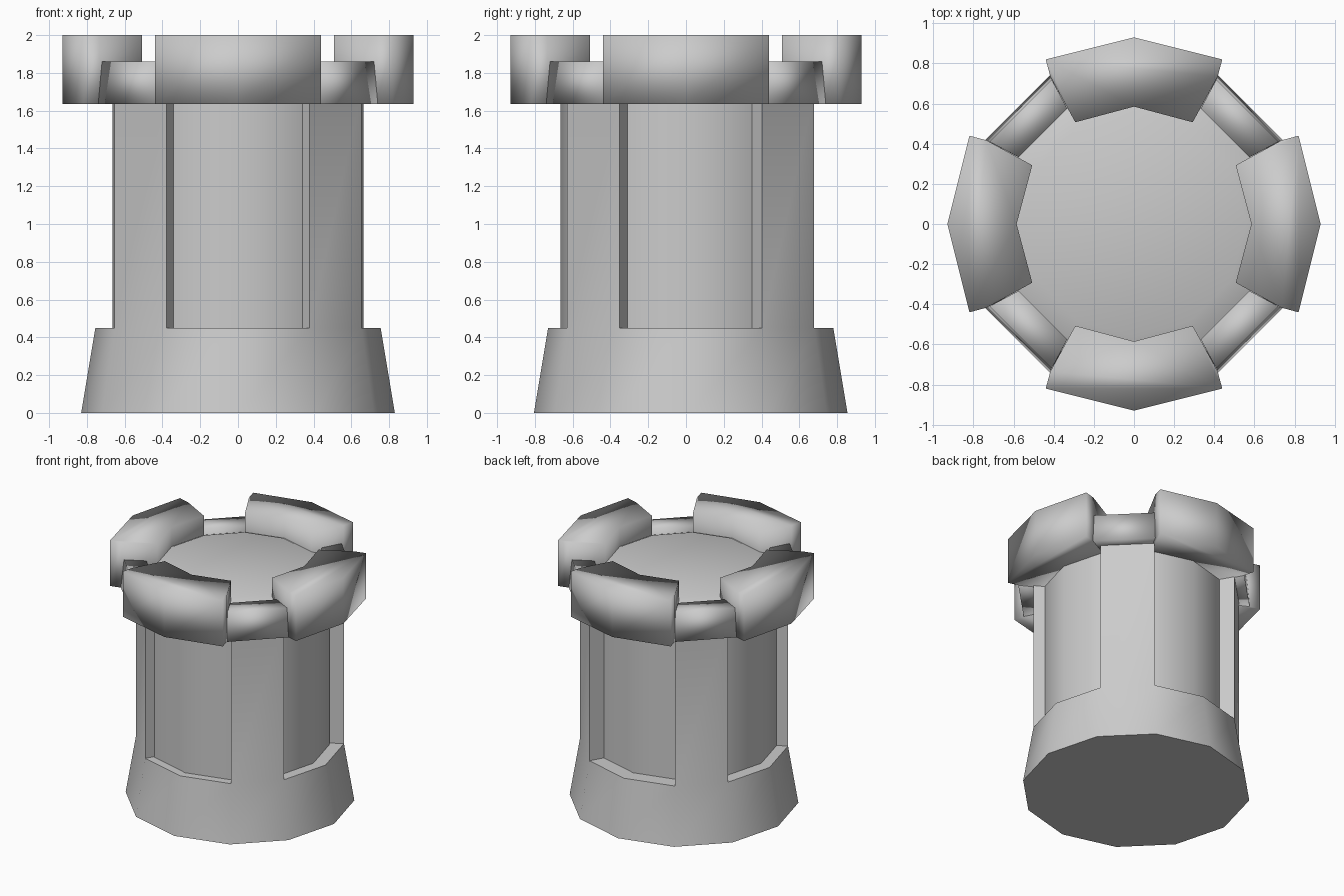
import bpy, bmesh
from math import sin, cos, radians, pi

if "Cube" in bpy.data.objects:
    bpy.data.objects.remove(bpy.data.objects["Cube"])

SIDES = 12


def finish(bm, name, angle=None):
    bmesh.ops.recalc_face_normals(bm, faces=bm.faces)
    me = bpy.data.meshes.new(name)
    bm.to_mesh(me)
    bm.free()
    ob = bpy.data.objects.new(name, me)
    bpy.context.collection.objects.link(ob)
    bpy.ops.object.select_all(action='DESELECT')
    ob.select_set(True)
    bpy.context.view_layer.objects.active = ob
    if angle:
        bpy.ops.object.shade_smooth_by_angle(angle=radians(angle))
    else:
        bpy.ops.object.shade_smooth()
    return ob


def ring(bm, r, z, cy=0.0):
    return [bm.verts.new((r * cos(2 * pi * k / SIDES), cy + r * sin(2 * pi * k / SIDES), z))
            for k in range(SIDES)]


def bridge(bm, a, b):
    return [bm.faces.new((a[k], a[(k + 1) % SIDES], b[(k + 1) % SIDES], b[k]))
            for k in range(SIDES)]


def prism(name, low, high, z0, z1, turn):
    bm = bmesh.new()
    c, s = cos(turn), sin(turn)
    a = [bm.verts.new((x * c - y * s, x * s + y * c, z0)) for x, y in low]
    b = [bm.verts.new((x * c - y * s, x * s + y * c, z1)) for x, y in high]
    n = len(a)
    bm.faces.new(a)
    bm.faces.new(b)
    for k in range(n):
        bm.faces.new((a[k], a[(k + 1) % n], b[(k + 1) % n], b[k]))
    return finish(bm, name)


# Flared base with four diagonal pillars rising from its rim
bm = bmesh.new()
CY = 0.025
foot = ring(bm, 0.83, 0, CY)
rim = ring(bm, 0.755, 0.45, CY)
inner = ring(bm, 0.61, 0.45, CY)
bm.faces.new(foot)
bridge(bm, foot, rim)
ledge = bridge(bm, rim, inner)
for k in (1, 4, 7, 10):
    ext = bmesh.ops.extrude_face_region(bm, geom=[ledge[k]])
    verts = [g for g in ext['geom'] if isinstance(g, bmesh.types.BMVert)]
    bmesh.ops.translate(bm, verts=verts, vec=(0, 0, 1.24))
    bm.faces.remove(ledge[k])
finish(bm, "base_and_pillars", 35)

# Recessed wall core, closed at the top by the chamfered floor
bm = bmesh.new()
rows = [ring(bm, r, z) for r, z in ((0.665, 0.42), (0.665, 1.81), (0.56, 1.855))]
bm.faces.new(rows[0])
bm.faces.new(rows[-1])
for a, b in zip(rows, rows[1:]):
    bridge(bm, a, b)
finish(bm, "wall_and_floor", 40)

# Crown: four tall merlons and four low gap walls
half = [(0.82, 0.44), (0.735, 0.417), (0.507, 0.2925)]
merlon = [(0.93, 0)] + half + [(0.585, 0)] + [(x, -y) for x, y in reversed(half)]
gap_low = [(0.74, 0.42), (0.42, 0.74), (0.333, 0.575), (0.575, 0.333)]
gap_high = [(0.72, 0.41), (0.41, 0.72), (0.333, 0.575), (0.575, 0.333)]
for i in range(4):
    prism(f"merlon_{i + 1}", merlon, merlon, 1.635, 2.0, i * pi / 2)
    prism(f"gap_wall_{i + 1}", gap_low, gap_high, 1.635, 1.86, i * pi / 2)
